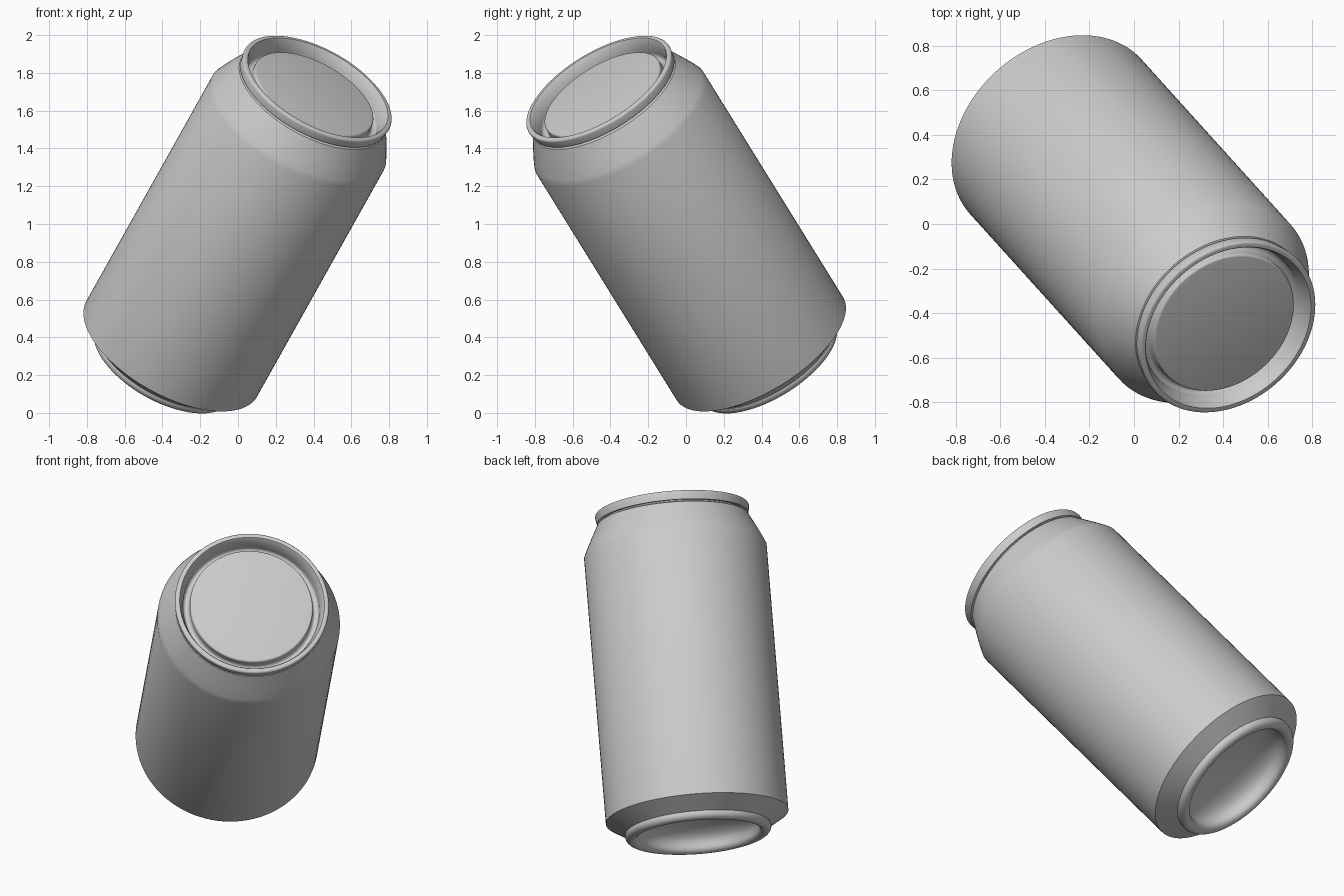
import bpy, bmesh
from math import pi, sin, cos, radians
from mathutils import Matrix, Vector

cube = bpy.data.objects.get("Cube")
if cube:
    bpy.data.objects.remove(cube, do_unlink=True)

metal = bpy.data.materials.new("light_grey_metal")
metal.use_nodes = True
grey = (0.6, 0.6, 0.6, 1)
metal.diffuse_color = grey
metal.node_tree.nodes["Principled BSDF"].inputs["Base Color"].default_value = grey

# Pose shared by every part: the can's axis leans to the front left
AXIS = Vector((0.56, -0.62, 1)).normalized()
POSE = Matrix.Translation((-0.205, 0.23, 0.6)) @ AXIS.to_track_quat('Z', 'Y').to_matrix().to_4x4()
SEGMENTS = 96


def arc(r, h, rx, rh, start, end, steps=8):
    """Elliptical arc of profile points around (r, h), angles in degrees."""
    angles = [radians(start + (end - start) * i / steps) for i in range(steps + 1)]
    return [(r + rx * cos(a), h + rh * sin(a)) for a in angles]


def lathe(name, profile):
    """Revolve (radius, height) points around the can's axis."""
    bm = bmesh.new()
    verts = [bm.verts.new((r, 0, h)) for r, h in profile]
    edges = [bm.edges.new(pair) for pair in zip(verts, verts[1:])]
    bmesh.ops.spin(bm, geom=verts + edges, cent=(0, 0, 0), axis=(0, 0, 1),
                   angle=2 * pi, steps=SEGMENTS, use_merge=True)
    bmesh.ops.remove_doubles(bm, verts=bm.verts, dist=0.0002)
    bmesh.ops.recalc_face_normals(bm, faces=bm.faces)
    mesh = bpy.data.meshes.new(name)
    bm.to_mesh(mesh)
    bm.free()
    mesh.materials.append(metal)
    obj = bpy.data.objects.new(name, mesh)
    bpy.context.collection.objects.link(obj)
    obj.matrix_world = POSE
    bpy.ops.object.select_all(action='DESELECT')
    obj.select_set(True)
    bpy.context.view_layer.objects.active = obj
    bpy.ops.object.shade_smooth_by_angle(angle=radians(30))
    return obj


# Wall with shoulder, neck and lower taper, then the standing ring and domed underside
dome = arc(0, -0.41, 0.345, 0.13, 0, 90, 12)
dome[-1] = (0, dome[-1][1])
lathe("can_body", [(0.405, 1.42), (0.405, 1.405), (0.43, 1.395), (0.478, 1.302),
                   (0.505, 1.245), (0.518, 1.215), (0.518, -0.339), (0.402, -0.415)]
      + arc(0.381, -0.423, 0.034, 0.034, 20, -180, 14) + dome)

# Seamed rim, countersunk groove and raised flat panel
lathe("lid", [(0.405, 1.412), (0.43, 1.408)]
      + arc(0.425, 1.449, 0.012, 0.012, 0, 90, 4)
      + [(0.411, 1.461), (0.405, 1.453), (0.387, 1.395)]
      + arc(0.368, 1.38, 0.019, 0.022, 0, -180)
      + [(0.349, 1.405)] + arc(0.338, 1.408, 0.011, 0.012, 0, 90, 4) + [(0, 1.42)])
